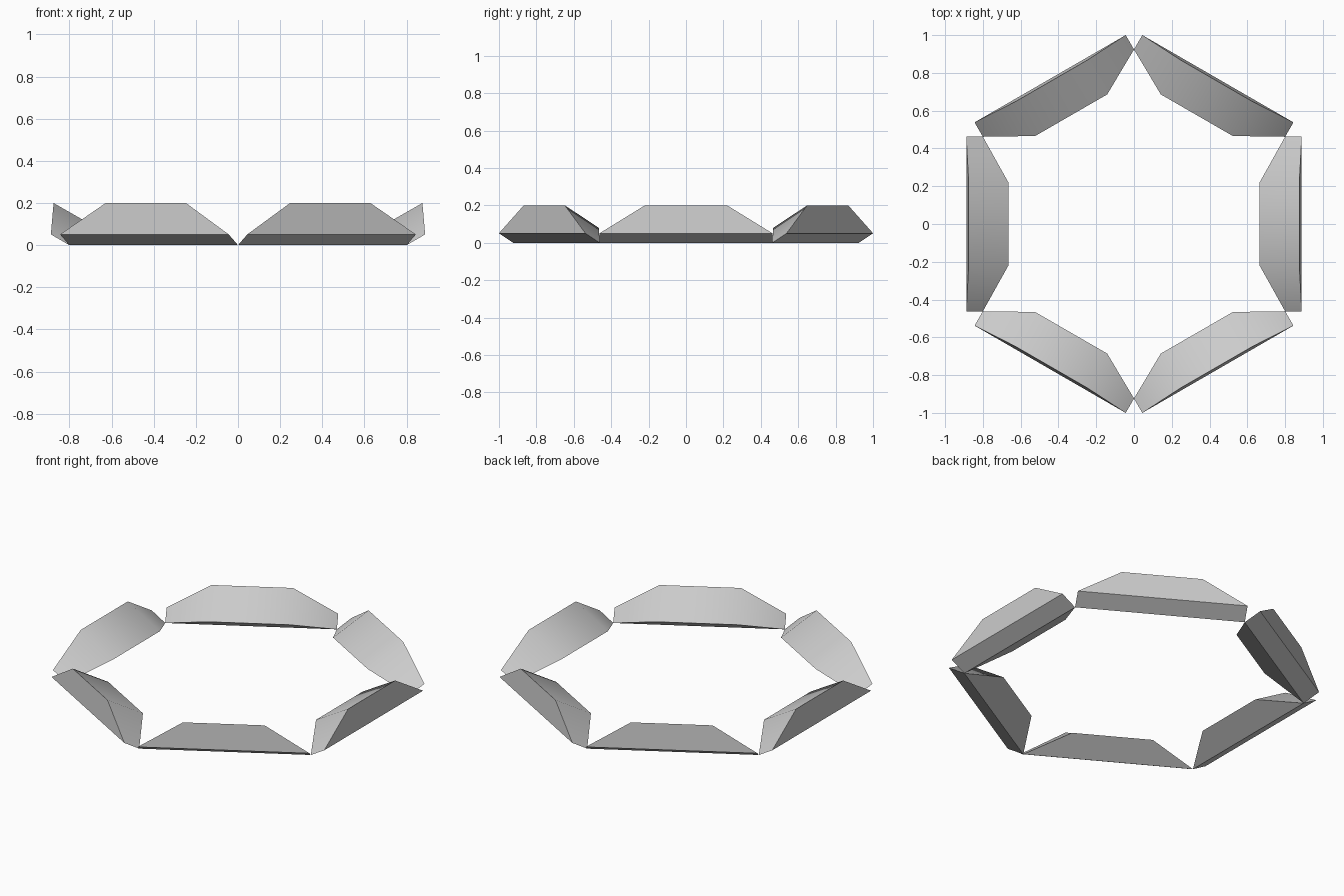
import bpy
import bmesh
from math import radians
from mathutils import Matrix

default_cube = bpy.data.objects.get("Cube")
if default_cube:
    bpy.data.objects.remove(default_cube, do_unlink=True)

# Single plain grey finish
grey = bpy.data.materials.new("light_grey")
grey.use_nodes = True
colour = (0.6, 0.6, 0.6, 1)
grey.diffuse_color = colour
grey.node_tree.nodes["Principled BSDF"].inputs["Base Color"].default_value = colour

# Each edge is (distance from centre, height, half length)
OUTER = (0.888, 0.051, 0.462)
BOTTOM = (0.80, 0.0, 0.462)
INNER = (0.665, 0.08, 0.22)
TOP = (0.875, 0.20, 0.22)


def make_segment(name, angle):
    """Tapered wedge bar lying along one side of the hexagon."""
    bm = bmesh.new()
    edges = [[bm.verts.new((r, side * half, z)) for side in (-1, 1)]
             for r, z, half in (OUTER, BOTTOM, INNER, TOP)]
    # Long faces around the section
    for i, (a, b) in enumerate(edges):
        c, d = edges[(i + 1) % len(edges)]
        bm.faces.new((a, b, d, c))
    # Sloping end faces
    for side in (0, 1):
        bm.faces.new([edge[side] for edge in edges])
    bmesh.ops.recalc_face_normals(bm, faces=bm.faces)
    bm.transform(Matrix.Rotation(angle, 4, "Z"))
    mesh = bpy.data.meshes.new(name)
    bm.to_mesh(mesh)
    bm.free()
    mesh.materials.append(grey)
    obj = bpy.data.objects.new(name, mesh)
    bpy.context.collection.objects.link(obj)
    return obj


# Ring of six segments, counter-clockwise from the left side
names = ("left", "back_left", "back_right", "right", "front_right", "front_left")
segments = [make_segment(name + "_segment", radians(60 * i))
            for i, name in enumerate(names)]

# Soft shading only where the ends blend into the sloping top
bpy.ops.object.select_all(action="DESELECT")
for obj in segments:
    obj.select_set(True)
bpy.context.view_layer.objects.active = segments[0]
bpy.ops.object.shade_smooth_by_angle(angle=radians(35))
